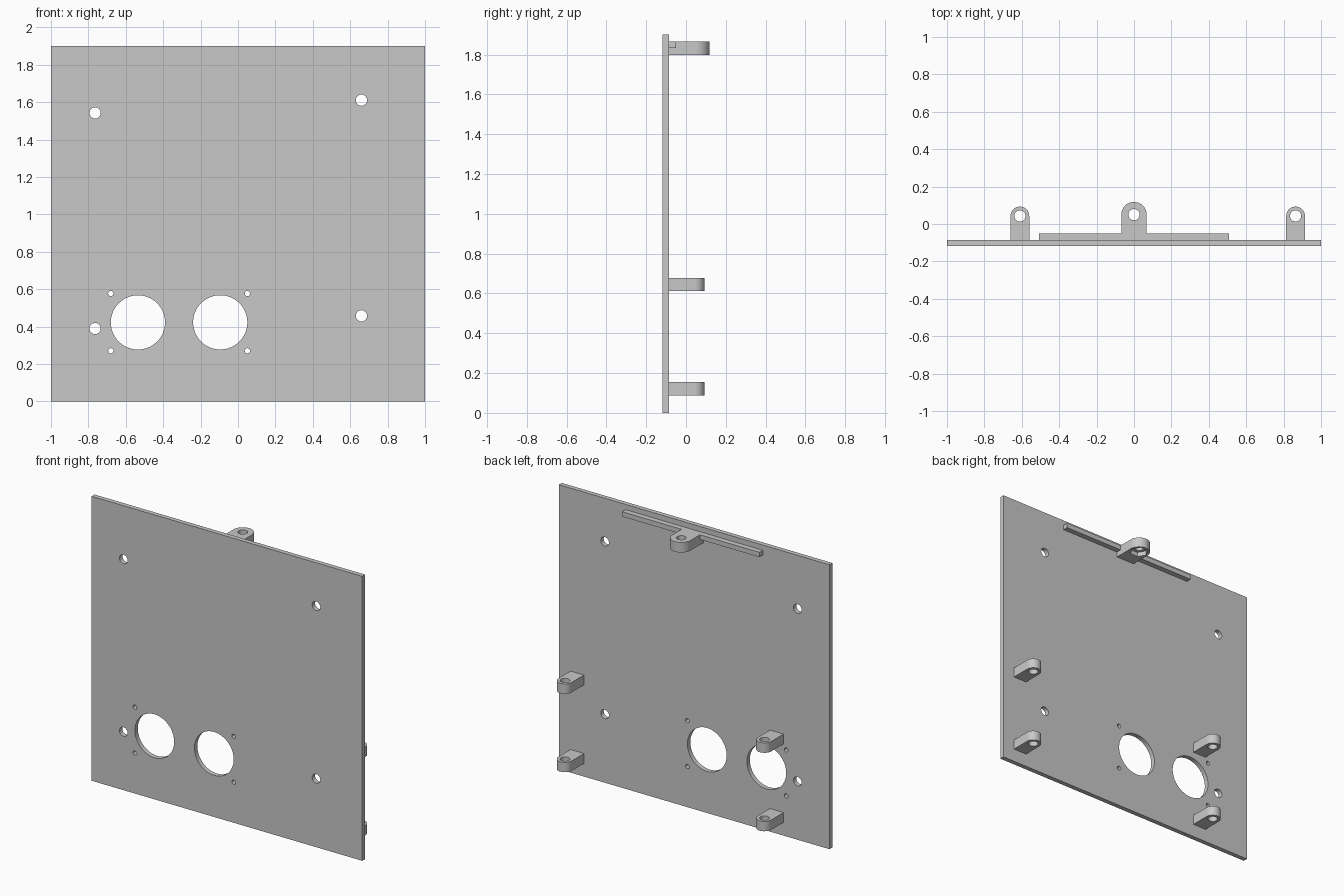
import bpy
import bmesh
from math import pi, cos, sin, radians

cube = bpy.data.objects.get("Cube")
if cube:
    bpy.data.objects.remove(cube, do_unlink=True)

grey = bpy.data.materials.new("plain light grey")
grey.use_nodes = True
colour = (0.58, 0.58, 0.58, 1)
grey.diffuse_color = colour
grey.node_tree.nodes["Principled BSDF"].inputs["Base Color"].default_value = colour

BACK = -0.086      # rear face of the panel
FRONT = -0.117


def arc(x, y, r, start=0, end=2 * pi, n=48):
    return [(x + r * cos(start + (end - start) * i / n),
             y + r * sin(start + (end - start) * i / n)) for i in range(n + 1)]


def circle(x, y, r, n=48):
    return arc(x, y, r, n=n)[:-1]


def rect(x0, y0, x1, y1):
    return [(x0, y0), (x1, y0), (x1, y1), (x0, y1)]


def extrude(name, loops, thickness, location=(0, 0, 0), upright=False):
    """Solid from a flat outline with holes, centred on its own thickness."""
    curve = bpy.data.curves.new(name, 'CURVE')
    curve.dimensions = '2D'
    curve.fill_mode = 'BOTH'
    curve.extrude = thickness / 2
    for loop in loops:
        spline = curve.splines.new('POLY')
        spline.points.add(len(loop) - 1)
        for point, (x, y) in zip(spline.points, loop):
            point.co = (x, y, 0, 1)
        spline.use_cyclic_u = True
    source = bpy.data.objects.new(name + "_outline", curve)
    bpy.context.collection.objects.link(source)
    bpy.context.view_layer.update()
    graph = bpy.context.evaluated_depsgraph_get()
    mesh = bpy.data.meshes.new_from_object(source.evaluated_get(graph))
    bpy.data.objects.remove(source, do_unlink=True)

    # Weld caps to walls
    bm = bmesh.new()
    bm.from_mesh(mesh)
    bmesh.ops.remove_doubles(bm, verts=bm.verts, dist=0.0001)
    bmesh.ops.recalc_face_normals(bm, faces=bm.faces)
    bm.to_mesh(mesh)
    bm.free()
    mesh.materials.clear()
    mesh.materials.append(grey)
    obj = bpy.data.objects.new(name, mesh)
    bpy.context.collection.objects.link(obj)
    obj.location = location
    if upright:
        obj.rotation_euler.x = pi / 2
    return obj


def lug(name, x, radius, centre_y, z0, z1):
    outline = [(x - radius, BACK), (x + radius, BACK)]
    outline += arc(x, centre_y, radius, 0, pi, 24)
    return extrude(name, [outline, circle(x, centre_y, 0.03)],
                   z1 - z0, (0, 0, (z0 + z1) / 2))


# Panel with its round openings
holes = [circle(x, 0.423, 0.145, 64) for x in (-0.535, -0.095)]
holes += [circle(x, z, 0.014, 24) for x in (-0.68, 0.05) for z in (0.271, 0.577)]
holes += [circle(x, z, 0.03) for x, z in
          ((-0.764, 0.39), (-0.764, 1.543), (0.66, 0.458), (0.66, 1.611))]
parts = [extrude("panel", [rect(-1, 0, 1, 1.9)] + holes, BACK - FRONT,
                 (0, (FRONT + BACK) / 2, 0), upright=True)]

# Four small hinge lugs
for side, x in (("right", -0.61), ("left", 0.864)):
    for level, z in (("lower", 0.088), ("upper", 0.612)):
        parts.append(lug(f"{level}_{side}_lug", x, 0.05, 0.043, z, z + 0.066))

# Top lug with a six-sided nut pocket underneath
top_lug = lug("top_lug", 0, 0.068, 0.05, 1.798, 1.865)
cutter = extrude("nut_pocket_cutter", [circle(0, 0.05, 0.057, 6)], 0.06, (0, 0, 1.798))
cutter.hide_render = True
pocket = top_lug.modifiers.new("nut_pocket", 'BOOLEAN')
pocket.operation = 'DIFFERENCE'
pocket.solver = 'EXACT'
pocket.object = cutter
bpy.context.view_layer.objects.active = top_lug
bpy.ops.object.modifier_apply(modifier=pocket.name)
bpy.data.objects.remove(cutter, do_unlink=True)
parts.append(top_lug)

# Stiffening rail beside the top lug, one half per side
for side, x0, x1 in (("right", -0.507, -0.068), ("left", 0.068, 0.507)):
    parts.append(extrude(f"{side}_rail", [rect(x0, BACK, x1, -0.05)],
                         0.032, (0, 0, 1.849)))

# Smooth curved walls, sharp rims
bpy.ops.object.select_all(action='DESELECT')
for part in parts:
    part.select_set(True)
bpy.context.view_layer.objects.active = parts[0]
bpy.ops.object.shade_smooth_by_angle(angle=radians(30))
